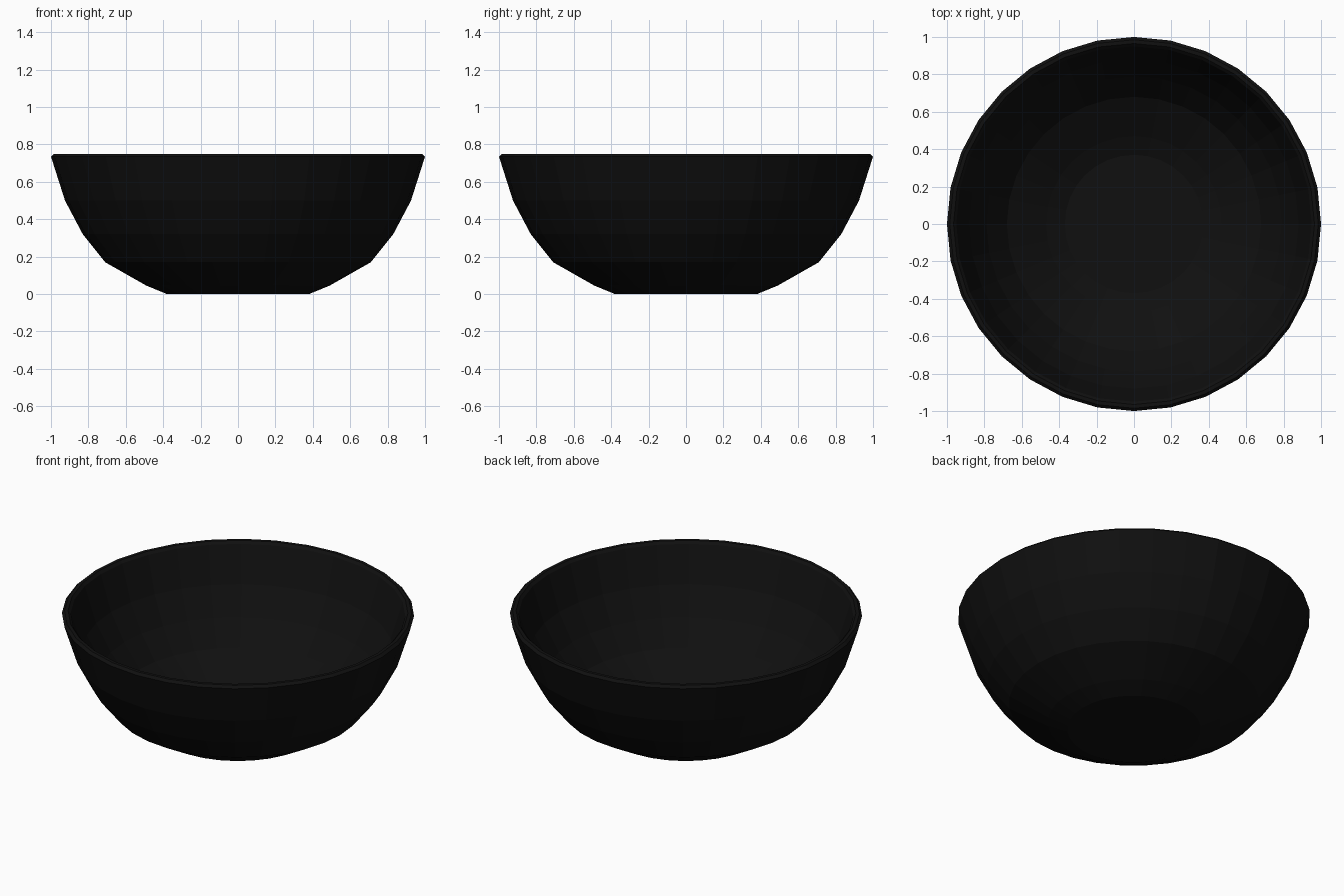
import bpy, bmesh, math

if "Cube" in bpy.data.objects:
    bpy.data.objects.remove(bpy.data.objects["Cube"])

SIDES = 32

# Bowl cross-section (radius, height): outside from foot to rim, then inside down to floor
profile = [
    (0.38, 0.0), (0.49, 0.045), (0.71, 0.17), (0.83, 0.32), (0.925, 0.50),
    (1.0, 0.735), (0.985, 0.75), (0.965, 0.75), (0.95, 0.735),
    (0.88, 0.515), (0.79, 0.35), (0.68, 0.21), (0.47, 0.09), (0.37, 0.05),
]

bm = bmesh.new()
rings = [[bm.verts.new((r * math.cos(2 * math.pi * i / SIDES),
                        r * math.sin(2 * math.pi * i / SIDES), z))
          for i in range(SIDES)] for r, z in profile]

# Walls between neighbouring rings
for low, high in zip(rings, rings[1:]):
    for i in range(SIDES):
        j = (i + 1) % SIDES
        bm.faces.new((low[i], low[j], high[j], high[i]))

# Underside and inner floor
bm.faces.new(rings[0][::-1])
bm.faces.new(rings[-1])
bmesh.ops.recalc_face_normals(bm, faces=bm.faces[:])

mesh = bpy.data.meshes.new("bowl")
bm.to_mesh(mesh)
bm.free()
bowl = bpy.data.objects.new("bowl", mesh)
bpy.context.collection.objects.link(bowl)

# Near-black glaze
glaze = bpy.data.materials.new("black_glaze")
glaze.diffuse_color = (0.005, 0.005, 0.005, 1)
glaze.use_nodes = True
glaze.node_tree.nodes["Principled BSDF"].inputs["Base Color"].default_value = glaze.diffuse_color
mesh.materials.append(glaze)
